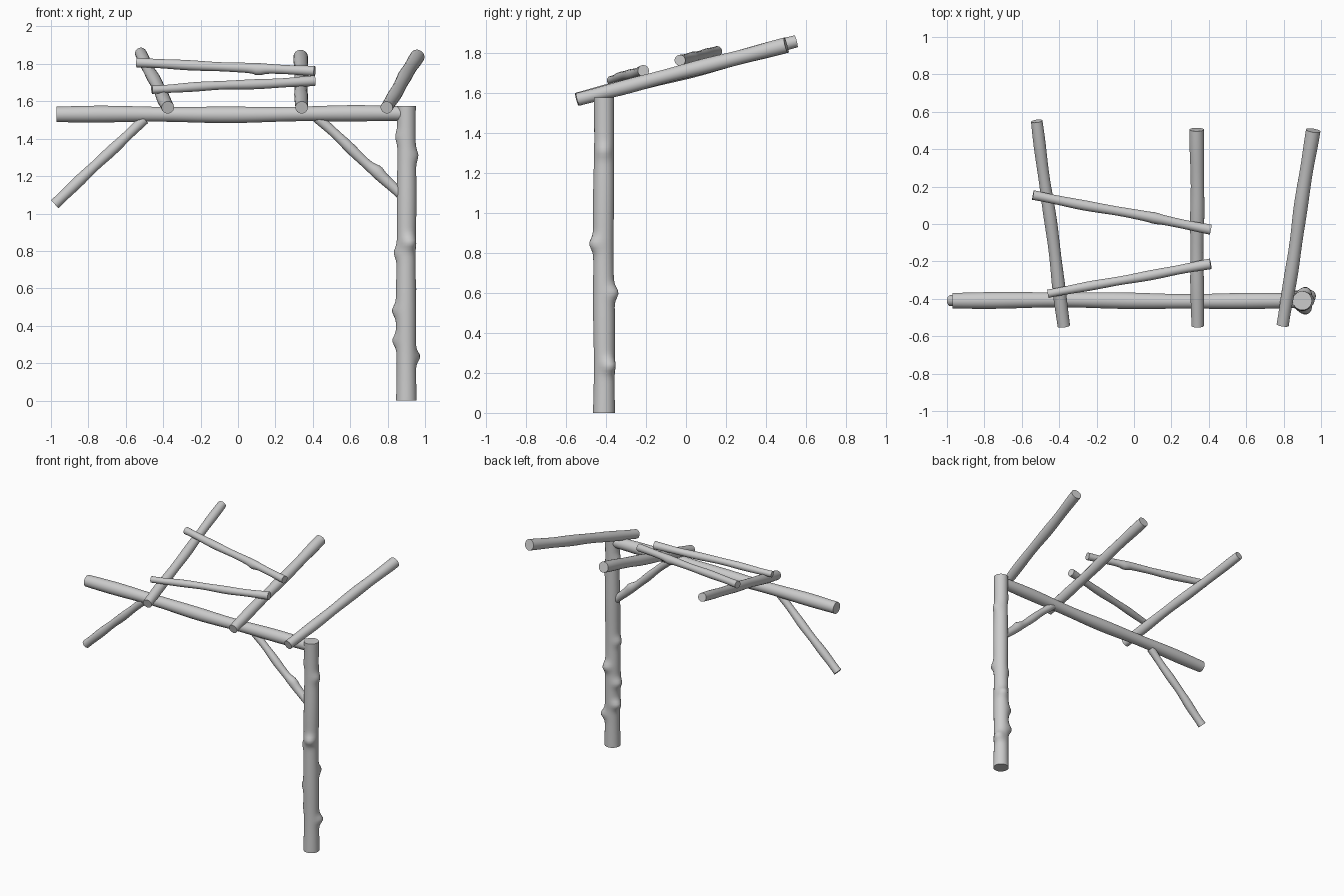
import bpy, bmesh, math, random
from mathutils import Vector

random.seed(4)
if "Cube" in bpy.data.objects:
    bpy.data.objects.remove(bpy.data.objects["Cube"])

wood = bpy.data.materials.new("weathered grey wood")
wood.use_nodes = True
GREY = (0.6, 0.6, 0.6, 1)
wood.diffuse_color = GREY
wood.node_tree.nodes["Principled BSDF"].inputs["Base Color"].default_value = GREY


def log(name, start, end, r0, r1, wobble=0.0, knots=(), rings=24, sides=20):
    """Capped trunk from start to end; knots are (point, height, spread)."""
    a, b = Vector(start), Vector(end)
    axis = (b - a).normalized()
    u = axis.orthogonal().normalized()
    v = axis.cross(u)
    phase = [random.uniform(0, math.tau) for _ in range(4)]
    bm = bmesh.new()
    loops = []
    for i in range(rings + 1):
        t = i / rings
        fade = math.sin(math.pi * t)
        # gentle bend and swelling along the length
        centre = a.lerp(b, t) + wobble * fade * (
            u * math.sin(7 * t + phase[0]) + v * math.sin(6 * t + phase[1]))
        radius = r0 + (r1 - r0) * t + wobble * 0.5 * math.sin(17 * t + phase[2])
        loop = []
        for k in range(sides):
            ang = math.tau * k / sides
            out = u * math.cos(ang) + v * math.sin(ang)
            p = centre + out * radius
            push = sum(h * math.exp(-((p - Vector(q)).length / s) ** 2)
                       for q, h, s in knots)
            loop.append(bm.verts.new(p + out * push))
        loops.append(loop)
    for lo, hi in zip(loops, loops[1:]):
        for k in range(sides):
            n = (k + 1) % sides
            bm.faces.new((lo[k], lo[n], hi[n], hi[k]))
    bm.faces.new(loops[0][::-1])
    bm.faces.new(loops[-1])
    bmesh.ops.recalc_face_normals(bm, faces=bm.faces)
    mesh = bpy.data.meshes.new(name)
    bm.to_mesh(mesh)
    bm.free()
    mesh.materials.append(wood)
    obj = bpy.data.objects.new(name, mesh)
    bpy.context.collection.objects.link(obj)
    bpy.ops.object.select_all(action='DESELECT')
    obj.select_set(True)
    bpy.context.view_layer.objects.active = obj
    bpy.ops.object.shade_smooth_by_angle(angle=math.radians(45))
    return obj


# Post with branch stubs: (x offset, y offset, height, size)
PX, Y = 0.90, -0.41
stubs = [(.05, .03, .235, .03), (-.05, .02, .32, .025), (-.05, .01, .48, .022),
         (.02, .05, .60, .026), (-.05, 0, .79, .016), (.02, -.05, .845, .024),
         (.05, 0, 1.31, .014), (-.05, 0, 1.41, .012)]
log("post", (PX, Y, 0), (PX, Y, 1.575), .054, .05, .003,
    [((PX + x, Y + y, z), h, .035) for x, y, z, h in stubs], rings=90, sides=28)

# Main beam
log("beam", (-.97, Y, 1.53), (.88, Y, 1.535), .043, .041, .005, rings=36)

# Diagonal braces
log("left_brace", (-.98, Y, 1.05), (-.50, Y, 1.505), .030, .027, .003)
log("right_brace", (.42, Y, 1.515), (.89, Y, 1.085), .026, .029, .003,
    [((.76, Y, 1.245), .012, .035)], rings=36)

# Sloping rafters
log("left_rafter", (-.375, -.545, 1.567), (-.52, .55, 1.857), .035, .031, .003)
log("middle_rafter", (.34, -.545, 1.567), (.335, .505, 1.838), .035, .038, .003)
log("right_rafter", (.795, -.54, 1.567), (.958, .50, 1.838), .034, .038, .003)

# Cross battens on the rafters
log("upper_batten", (-.54, .155, 1.807), (.41, -.03, 1.762), .026, .026, .003,
    [((.11, .03, 1.755), .012, .03)], rings=40)
log("lower_batten", (-.46, -.373, 1.662), (.41, -.213, 1.71), .023, .027, .003)
